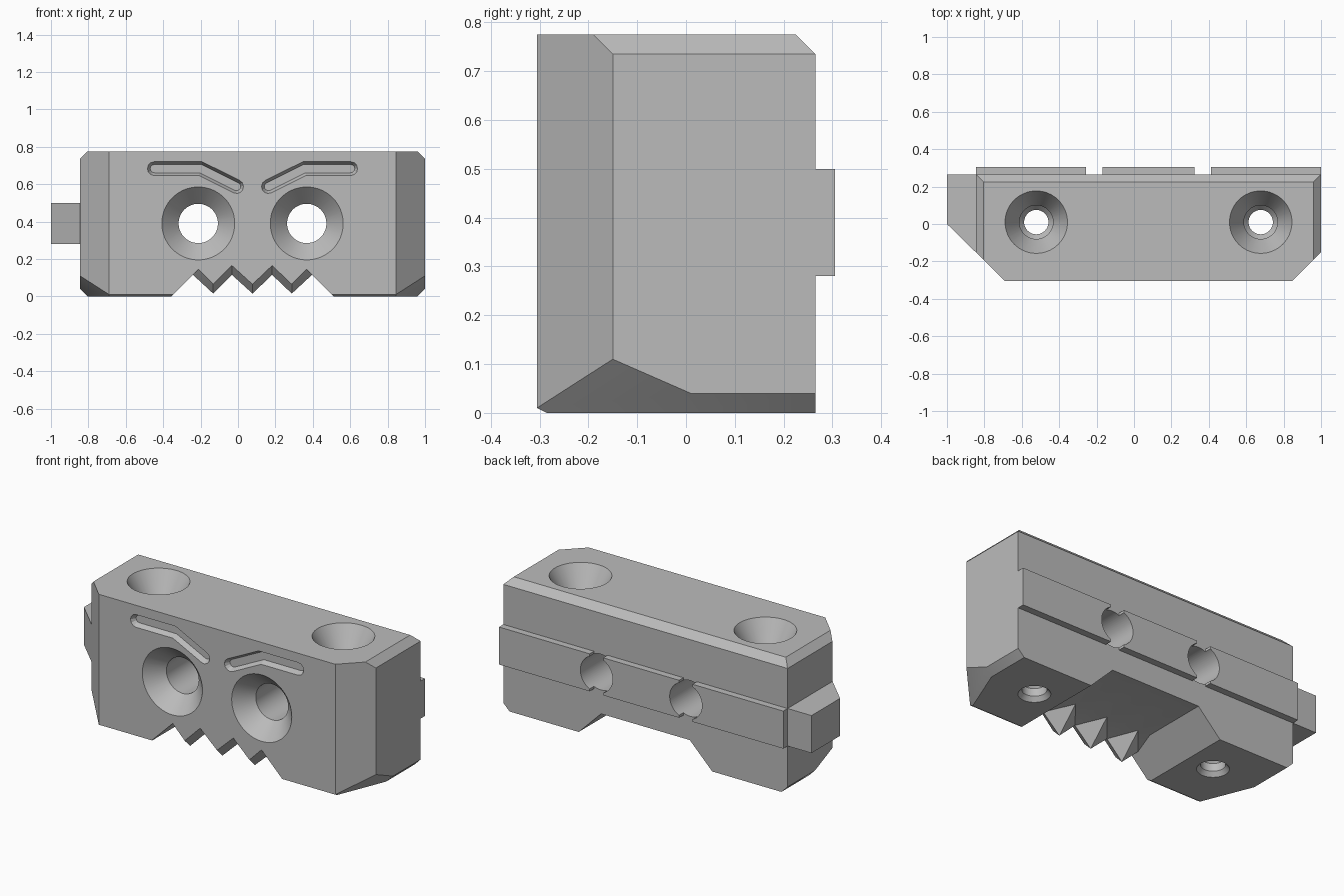
import bpy, bmesh, math
from mathutils import Vector

cube = bpy.data.objects.get("Cube")
if cube:
    bpy.data.objects.remove(cube, do_unlink=True)

MID = 0.0775          # x of the mirror plane of the main block
HALF = 0.9225         # half width of the main block
FRONT, BACK, TOP = -0.305, 0.265, 0.775
EYE_X, EYE_Z = 0.29, 0.39

grey = bpy.data.materials.new("plain grey")
grey.use_nodes = True
grey.diffuse_color = (0.5, 0.5, 0.5, 1)
grey.node_tree.nodes["Principled BSDF"].inputs["Base Color"].default_value = (0.5, 0.5, 0.5, 1)


def finish(bm, name):
    """Turn a bmesh into an object shifted to the block's centre."""
    bmesh.ops.recalc_face_normals(bm, faces=bm.faces)
    mesh = bpy.data.meshes.new(name)
    bm.to_mesh(mesh)
    bm.free()
    mesh.materials.append(grey)
    obj = bpy.data.objects.new(name, mesh)
    obj.location.x = MID
    bpy.context.collection.objects.link(obj)
    return obj


def loft(name, sections):
    """Closed solid through matching outlines."""
    bm = bmesh.new()
    rings = [[bm.verts.new(p) for p in s] for s in sections]
    n = len(rings[0])
    for a, b in zip(rings, rings[1:]):
        for i in range(n):
            j = (i + 1) % n
            bm.faces.new((a[i], a[j], b[j], b[i]))
    bm.faces.new(rings[0])
    bm.faces.new(rings[-1][::-1])
    bmesh.ops.triangulate(bm, faces=[f for f in bm.faces if len(f.verts) == 4])
    return finish(bm, name)


def box(name, lo, hi):
    def ring(z):
        return [(lo[0], lo[1], z), (hi[0], lo[1], z), (hi[0], hi[1], z), (lo[0], hi[1], z)]
    return loft(name, [ring(lo[2]), ring(hi[2])])


def turned(name, profile, place):
    """Solid of revolution; place maps (u, v, depth) to a point."""
    steps = [2 * math.pi * i / 64 for i in range(64)]
    return loft(name, [[place(r * math.cos(a), r * math.sin(a), d) for a in steps]
                       for r, d in profile])


def combine(target, tool, operation):
    mod = target.modifiers.new(tool.name, 'BOOLEAN')
    mod.operation, mod.solver, mod.object = operation, 'EXACT', tool
    bpy.context.view_layer.objects.active = target
    bpy.ops.object.modifier_apply(modifier=mod.name)
    bpy.data.objects.remove(tool, do_unlink=True)


# Main block: a box with its edges sliced off
bm = bmesh.new()
bmesh.ops.create_cube(bm, size=1)
for v in bm.verts:
    v.co = ((v.co.x * 2) * HALF, BACK if v.co.y > 0 else FRONT, TOP if v.co.z > 0 else 0)
cuts = [((0, BACK, 0.735), (0, 1, 1)), ((0, FRONT, 0.01), (0, -1, -2))]
for s in (-1, 1):
    cuts += [((s * HALF, -0.15, 0), (s, -1, 0)),
             ((s * HALF, 0, 0.735), (s, 0, 1)),
             ((s * HALF, 0, 0.04), (s, 0, -1)),
             ((s * HALF, -0.15, 0.11), (s * 1.08, -0.4375, -1))]
for point, normal in cuts:
    bmesh.ops.bisect_plane(bm, geom=bm.verts[:] + bm.edges[:] + bm.faces[:], dist=1e-5,
                           plane_co=point, plane_no=normal, clear_outer=True)
    bmesh.ops.holes_fill(bm, edges=[e for e in bm.edges if e.is_boundary], sides=0)
block = finish(bm, "block")

# Back rail in three lengths, with gaps at the eye holes
gap = 0.044
for x0, x1 in ((-HALF, -EYE_X - gap), (-EYE_X + gap, EYE_X - gap), (EYE_X + gap, HALF)):
    combine(block, box("rail", (x0, 0.2, 0.28), (x1, 0.305, 0.5)), 'UNION')

# Mouth: zigzag teeth at the front, flat roof behind
tooth_x = [-0.21, -0.11, 0, 0.105, 0.21]
teeth = [(x, 0.165 if i % 2 else 0.065) for i, x in enumerate(tooth_x)]


def mouth(y, shift, end, flat=False):
    pts = [(-0.533, -0.1), (-0.433 + end, end)]
    pts += [(x, 0.145 if flat else z + shift) for x, z in teeth]
    pts += [(0.433 - end, end), (0.533, -0.1)]
    return [(x, y, z) for x, z in pts]


combine(block, loft("mouth_cutter", [mouth(-0.4, 0, 0.145), mouth(FRONT, 0, 0.145),
                                     mouth(-0.255, -0.05, 0.115),
                                     mouth(-0.125, 0, 0.145, True),
                                     mouth(0.4, 0, 0.145, True)]), 'DIFFERENCE')


# Brow grooves: bent slots with sloping walls
def brow(side, r, y):
    a, b, c = Vector((-0.525, 0.683)), Vector((-0.278, 0.683)), Vector((-0.085, 0.587))
    down = math.atan2(c.y - b.y, c.x - b.x)
    pts = [a + r * Vector((math.cos(t), math.sin(t)))
           for t in [math.pi * (1.5 - i / 6) for i in range(7)]]
    mitre = r / math.cos(down / 2)
    bend = mitre * Vector((math.cos(math.pi / 2 + down / 2), math.sin(math.pi / 2 + down / 2)))
    pts.append(b + bend)
    pts += [c + r * Vector((math.cos(t), math.sin(t)))
            for t in [down + math.pi * (0.5 - i / 6) for i in range(7)]]
    pts.append(b - bend)
    return [(side * p.x, y, p.y) for p in pts]


for s in (-1, 1):
    combine(block, loft("brow_cutter", [brow(s, 0.037, -0.35), brow(s, 0.037, FRONT),
                                        brow(s, 0.022, -0.275)]), 'DIFFERENCE')
    # Eye holes right through, flared at the front
    combine(block, turned("eye_cutter",
                          [(0.195, -0.4), (0.195, FRONT), (0.105, -0.21), (0.105, 0.4)],
                          lambda u, v, d: (s * EYE_X + u, d, EYE_Z + v)), 'DIFFERENCE')
    # Upright screw holes, countersunk at the top
    combine(block, turned("screw_cutter",
                          [(0.167, 0.9), (0.167, TOP), (0.09, 0.64), (0.09, 0.1),
                           (0.065, 0.07), (0.065, 0.025), (0.085, 0), (0.085, -0.1)],
                          lambda u, v, d: (s * 0.6 + u, 0.01 + v, d)), 'DIFFERENCE')

# Side lug on the right end
plan = [(-1.0775, BACK), (-1.0775, 0), (-HALF, -0.152), (-0.9, -0.15), (-0.9, 0.26), (-HALF, BACK)]
lug = loft("side_lug", [[(x, y, z) for x, y in plan] for z in (0.28, 0.5)])

# Smooth round holes, crisp edges elsewhere
bpy.ops.object.select_all(action='DESELECT')
block.select_set(True)
bpy.context.view_layer.objects.active = block
bpy.ops.object.shade_smooth_by_angle(angle=math.radians(20))
